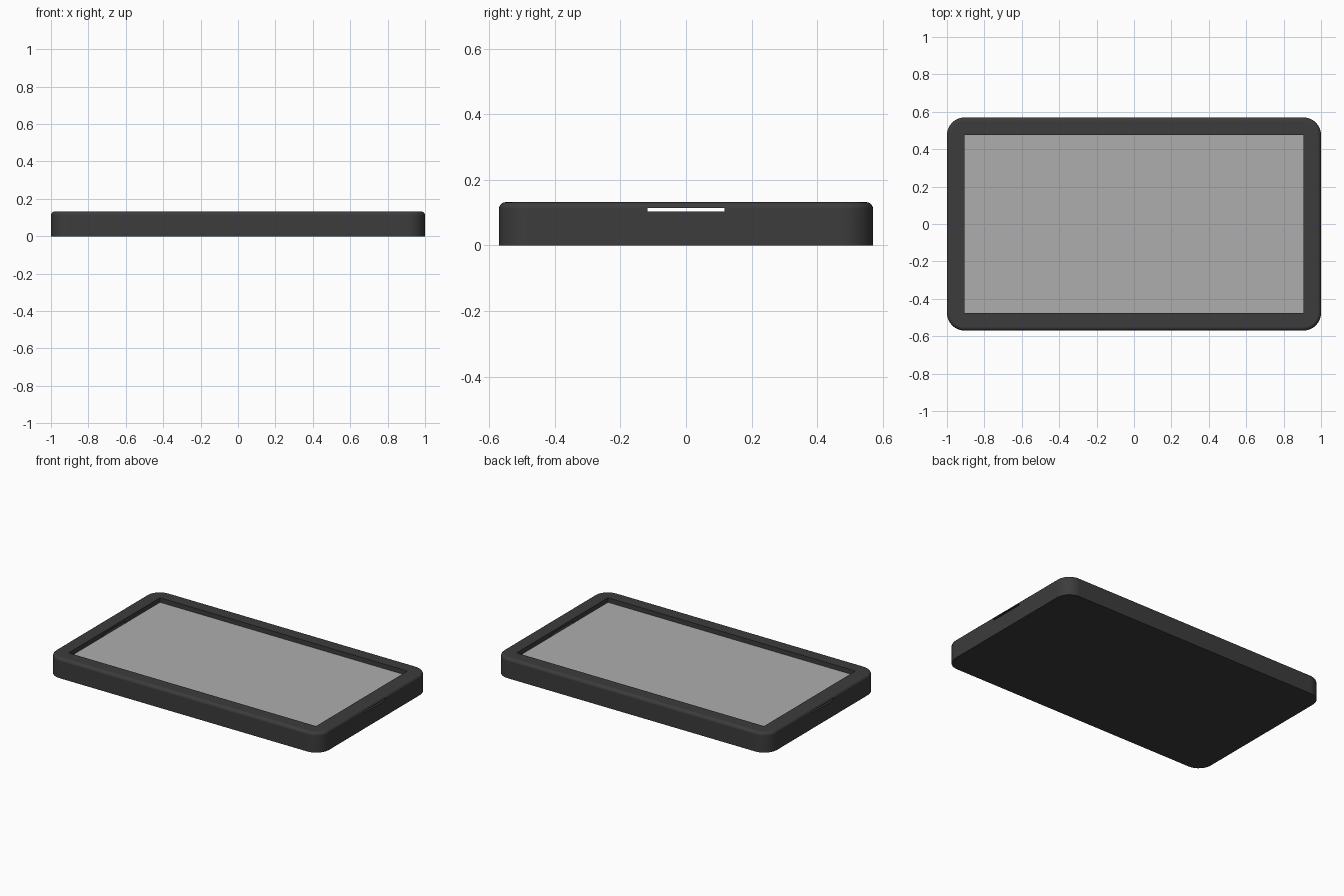
import bpy, bmesh, math

if "Cube" in bpy.data.objects:
    bpy.data.objects.remove(bpy.data.objects["Cube"])

L, W, H = 2.0, 1.14, 0.132      # overall size
R, EDGE = 0.095, 0.02           # corner radius, top edge rounding
OX, OY = 0.905, 0.477           # half size of the opening
PANEL_Z = 0.102


def material(name, rgb):
    m = bpy.data.materials.new(name)
    m.diffuse_color = (*rgb, 1)
    m.use_nodes = True
    m.node_tree.nodes["Principled BSDF"].inputs["Base Color"].default_value = m.diffuse_color
    return m


def box(name, size, centre):
    bm = bmesh.new()
    bmesh.ops.create_cube(bm, size=1)
    bmesh.ops.scale(bm, vec=size, verts=bm.verts)
    bmesh.ops.translate(bm, vec=centre, verts=bm.verts)
    me = bpy.data.meshes.new(name)
    bm.to_mesh(me)
    bm.free()
    ob = bpy.data.objects.new(name, me)
    bpy.context.collection.objects.link(ob)
    return ob


# Casing: slab with round corners and a softened top edge
casing = box("casing", (L, W, H), (0, 0, H / 2))
bm = bmesh.new()
bm.from_mesh(casing.data)
upright = [e for e in bm.edges if abs(e.verts[0].co.z - e.verts[1].co.z) > H / 2]
bmesh.ops.bevel(bm, geom=upright, offset=R, segments=10, profile=0.5, affect='EDGES')
rim = [e for e in bm.edges if all(v.co.z > H - 1e-4 for v in e.verts)]
bmesh.ops.bevel(bm, geom=rim, offset=EDGE, segments=5, profile=0.5, affect='EDGES')
bm.to_mesh(casing.data)
bm.free()
casing.data.materials.append(material("dark_plastic", (0.045, 0.045, 0.045)))

# Cutters: recess for the panel, and the thin slot through the end walls
cutters = [
    box("recess_cutter", (2 * OX, 2 * OY, 0.2), (0, 0, PANEL_Z - 0.004 + 0.1)),
    box("slot_cutter", (2.4, 0.236, 0.011), (0, 0, 0.1095)),
]
for c in cutters:
    mod = casing.modifiers.new(c.name, 'BOOLEAN')
    mod.operation = 'DIFFERENCE'
    mod.solver = 'EXACT'
    mod.object = c
bpy.context.view_layer.objects.active = casing
casing.select_set(True)
for c in cutters:
    bpy.ops.object.modifier_apply(modifier=c.name)
    bpy.data.objects.remove(c)
bpy.ops.object.shade_smooth_by_angle(angle=math.radians(30))
weighted = casing.modifiers.new("weighted_normals", 'WEIGHTED_NORMAL')
weighted.keep_sharp = True

# Display panel lying in the recess
panel = box("display_panel", (2 * OX, 2 * OY, 0.004), (0, 0, PANEL_Z - 0.002))
panel.data.materials.append(material("grey_glass", (0.42, 0.42, 0.42)))
